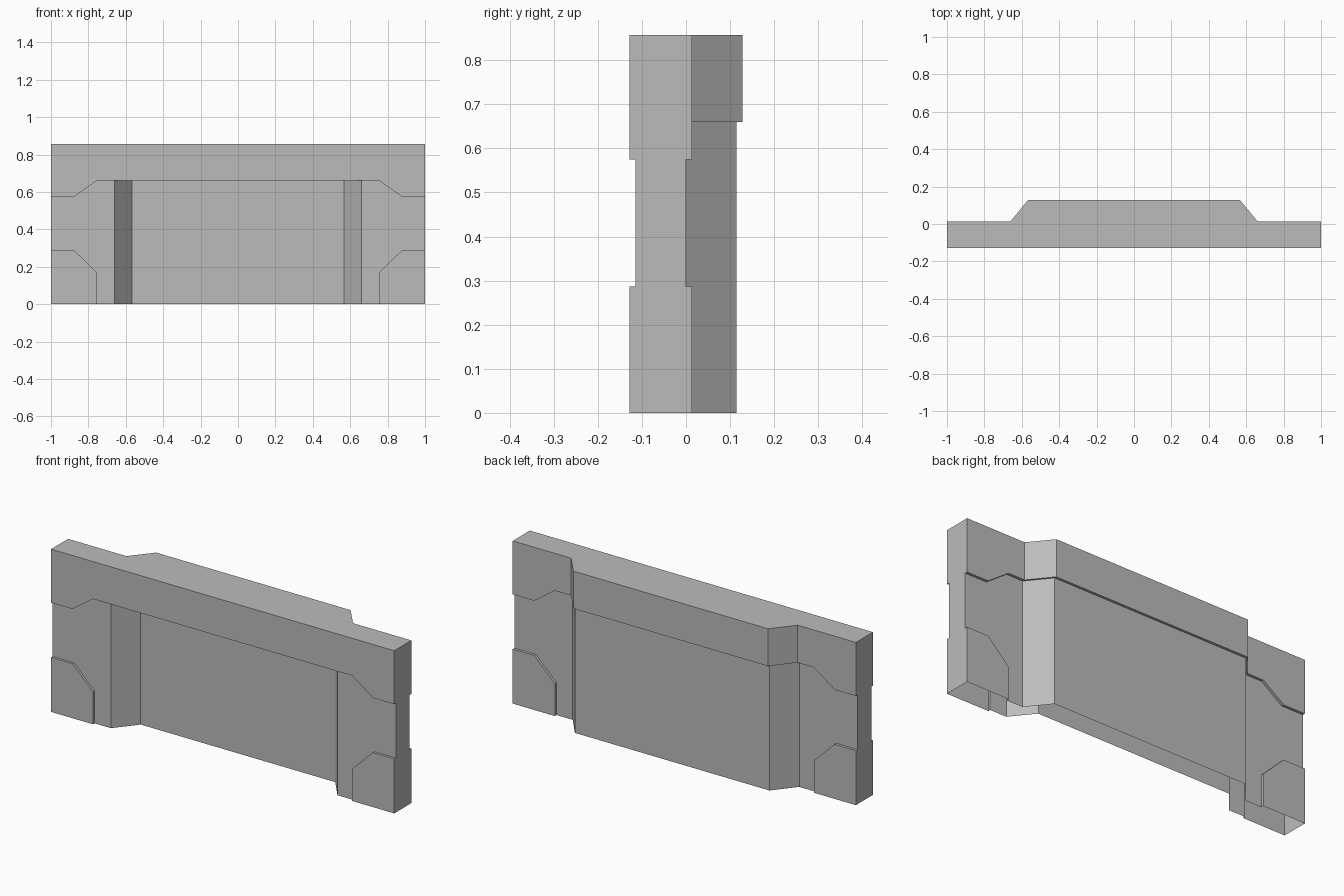
import bpy
import bmesh

cube = bpy.data.objects.get("Cube")
if cube:
    bpy.data.objects.remove(cube, do_unlink=True)

TOP, BEAM_Z = 0.857, 0.66
FRONT, BACK = -0.128, 0.014        # faces of the beam and feet
WALL_FRONT, DEPTH = -0.115, 0.115  # the wall sits slightly inside them

grey = bpy.data.materials.new("plain_grey")
grey.use_nodes = True
grey.diffuse_color = (0.5, 0.5, 0.5, 1)
grey.node_tree.nodes["Principled BSDF"].inputs["Base Color"].default_value = (0.5, 0.5, 0.5, 1)


def mirrored(half):
    """Close a right-hand outline with its mirror image."""
    return half + [(-x, v) for x, v in reversed(half)]


def prism(name, outline, low, high, upright=False):
    """Extrude an outline along z, or along y when it is upright."""
    bm = bmesh.new()
    place = (lambda u, v: (u, low, v)) if upright else (lambda u, v: (u, v, low))
    face = bm.faces.new([bm.verts.new(place(u, v)) for u, v in outline])
    grown = bmesh.ops.extrude_face_region(bm, geom=[face])["geom"]
    shift = (0, high - low, 0) if upright else (0, 0, high - low)
    bmesh.ops.translate(bm, vec=shift, verts=[g for g in grown if isinstance(g, bmesh.types.BMVert)])
    bmesh.ops.recalc_face_normals(bm, faces=bm.faces)
    mesh = bpy.data.meshes.new(name)
    bm.to_mesh(mesh)
    bm.free()
    mesh.materials.append(grey)
    obj = bpy.data.objects.new(name, mesh)
    bpy.context.collection.objects.link(obj)
    return obj


# Wall of even depth whose middle steps back
front_line = [(1, WALL_FRONT), (0.66, WALL_FRONT), (0.567, WALL_FRONT + DEPTH)]
back_line = [(x, y + DEPTH) for x, y in reversed(front_line)]
wall = prism("wall_panel", mirrored(back_line + front_line), 0, 0.75)

# Top beam with drooping ends, and its bulge at the back
beam = prism("top_beam", mirrored([(1, TOP), (1, 0.575), (0.875, 0.575), (0.755, BEAM_Z)]),
             FRONT, BACK, upright=True)
bulge = prism("beam_bulge", mirrored([(0.6, -0.05), (0.66, BACK), (0.567, 0.128)]), BEAM_Z, TOP)
parts = [beam, bulge]

# Corner feet with a cut shoulder
for side, sign in (("left", 1), ("right", -1)):
    foot = [(1, 0), (0.755, 0), (0.755, 0.17), (0.875, 0.287), (1, 0.287)]
    parts.append(prism(side + "_foot", [(sign * x, z) for x, z in foot], FRONT, BACK, upright=True))

# Join everything into one skin
bpy.context.view_layer.objects.active = wall
for part in parts:
    union = wall.modifiers.new("join_" + part.name, "BOOLEAN")
    union.operation, union.solver, union.object = "UNION", "EXACT", part
    bpy.ops.object.modifier_apply(modifier=union.name)
for part in parts:
    bpy.data.objects.remove(part, do_unlink=True)

# The underside is open
bm = bmesh.new()
bm.from_mesh(wall.data)
bottom = [f for f in bm.faces if all(v.co.z < 0.001 for v in f.verts)]
bmesh.ops.delete(bm, geom=bottom, context="FACES")
bm.to_mesh(wall.data)
bm.free()
